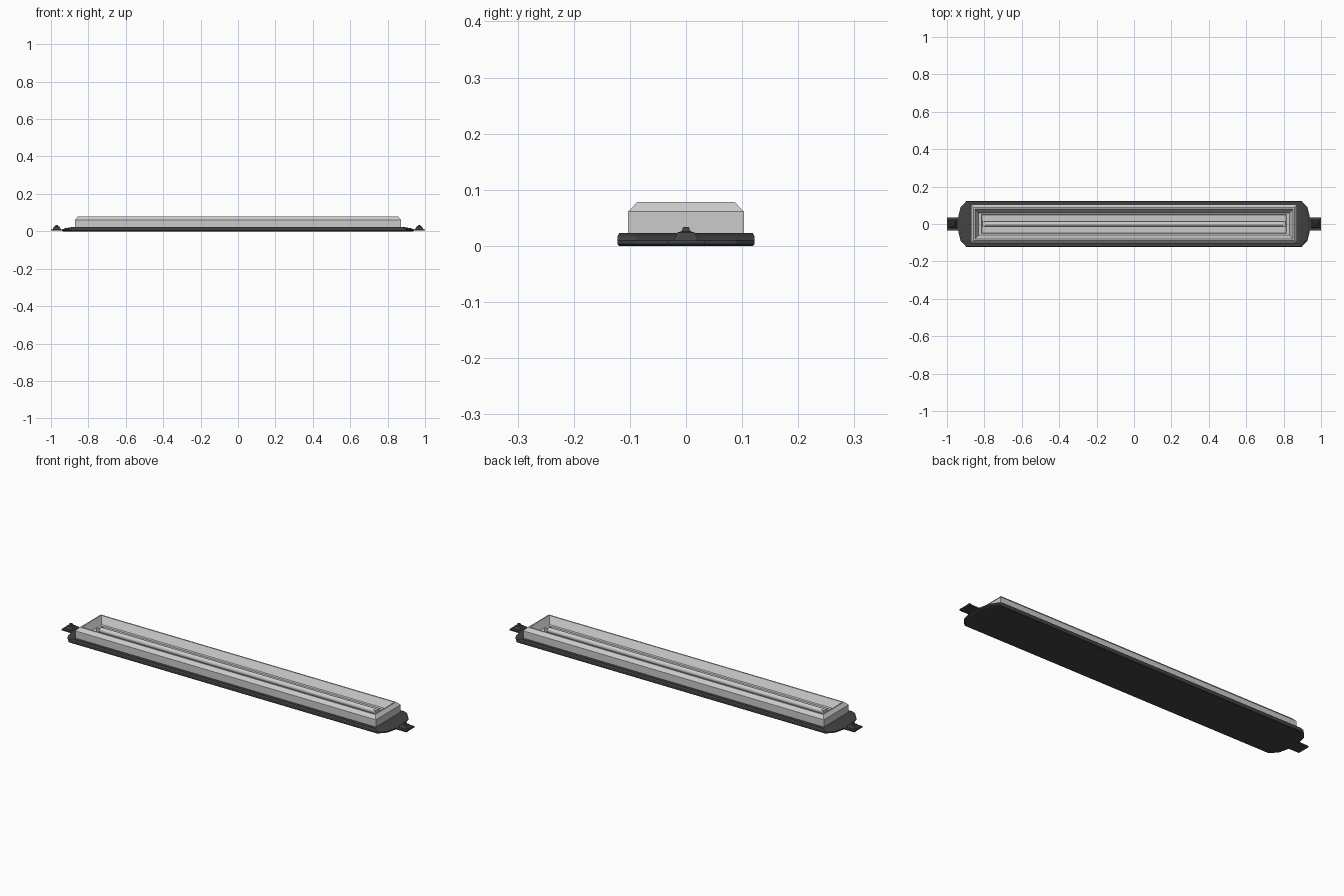
import bpy, bmesh, math

if "Cube" in bpy.data.objects:
    bpy.data.objects.remove(bpy.data.objects["Cube"])

dark = bpy.data.materials.new("dark_plastic")
dark.diffuse_color = (0.055, 0.055, 0.055, 1)
dark.use_nodes = True
dark.node_tree.nodes["Principled BSDF"].inputs["Base Color"].default_value = dark.diffuse_color


def finish(bm, name, mat=None):
    bmesh.ops.recalc_face_normals(bm, faces=bm.faces)
    me = bpy.data.meshes.new(name)
    bm.to_mesh(me)
    bm.free()
    ob = bpy.data.objects.new(name, me)
    bpy.context.collection.objects.link(ob)
    if mat:
        me.materials.append(mat)
    return ob


def loft(name, rings, mat=None):
    """Closed solid through a stack of matching outlines."""
    bm = bmesh.new()
    loops = [[bm.verts.new(p) for p in ring] for ring in rings]
    for a, b in zip(loops, loops[1:]):
        n = len(a)
        for i in range(n):
            bm.faces.new((a[i], a[(i + 1) % n], b[(i + 1) % n], b[i]))
    bm.faces.new(loops[0][::-1])
    bm.faces.new(loops[-1])
    return finish(bm, name, mat)


def rect(hx, hy, z, cx=0, cy=0):
    return [(cx + sx * hx, cy + sy * hy, z)
            for sx, sy in ((-1, -1), (1, -1), (1, 1), (-1, 1))]


def plate(x_tip, x_corner, x_side, hy, z):
    """Long outline with chamfered corners and a slightly bowed end."""
    q = [(x_side, hy), (x_corner, hy * 0.72), (x_tip, hy * 0.3)]
    right = [(x, -y, z) for x, y in q] + [(x, y, z) for x, y in q[::-1]]
    return right + [(-x, -y, z) for x, y, z in right]


# Backing plate, sloping down at both ends
loft("base_plate", [
    plate(0.935, 0.92, 0.89, 0.119, 0.0),
    plate(0.94, 0.928, 0.897, 0.122, 0.003),
    plate(0.94, 0.928, 0.897, 0.122, 0.010),
    plate(0.922, 0.915, 0.893, 0.122, 0.017),
    plate(0.885, 0.885, 0.880, 0.119, 0.023),
], dark)

# Housing: outer wall, chamfer, rim, then stepped tray inside
loft("housing", [rect(*r) for r in (
    (0.872, 0.103, 0.020), (0.872, 0.103, 0.061), (0.857, 0.087, 0.078),
    (0.850, 0.080, 0.078), (0.832, 0.060, 0.042), (0.815, 0.050, 0.040),
    (0.812, 0.048, 0.030))])

# Lamp tube along the tray
bm = bmesh.new()
bmesh.ops.create_cone(bm, cap_ends=True, segments=12, radius1=0.013,
                      radius2=0.013, depth=1.60)
for v in bm.verts:
    v.co = (v.co.z, v.co.x, v.co.y + 0.047)
finish(bm, "lamp_tube")
bpy.context.view_layer.objects.active = bpy.data.objects["lamp_tube"]
bpy.data.objects["lamp_tube"].select_set(True)
bpy.ops.object.shade_smooth_by_angle(angle=math.radians(40))

for s, side in ((-1, "left"), (1, "right")):
    # Tube holder
    loft(side + "_tube_holder", [rect(0.007, 0.016, z, s * 0.803)
                                 for z in (0.028, 0.060)])
    # Mounting tab and its small stepped clip
    loft(side + "_mounting_tab", [
        rect(0.05, 0.034, 0.003, s * 0.95), rect(0.05, 0.034, 0.010, s * 0.95)],
        dark)
    loft(side + "_tab_clip", [
        rect(hx, hy, z, s * 0.969) for hx, hy, z in (
            (0.024, 0.021, 0.009), (0.021, 0.020, 0.014), (0.015, 0.015, 0.024),
            (0.009, 0.008, 0.026), (0.006, 0.005, 0.034))], dark)
